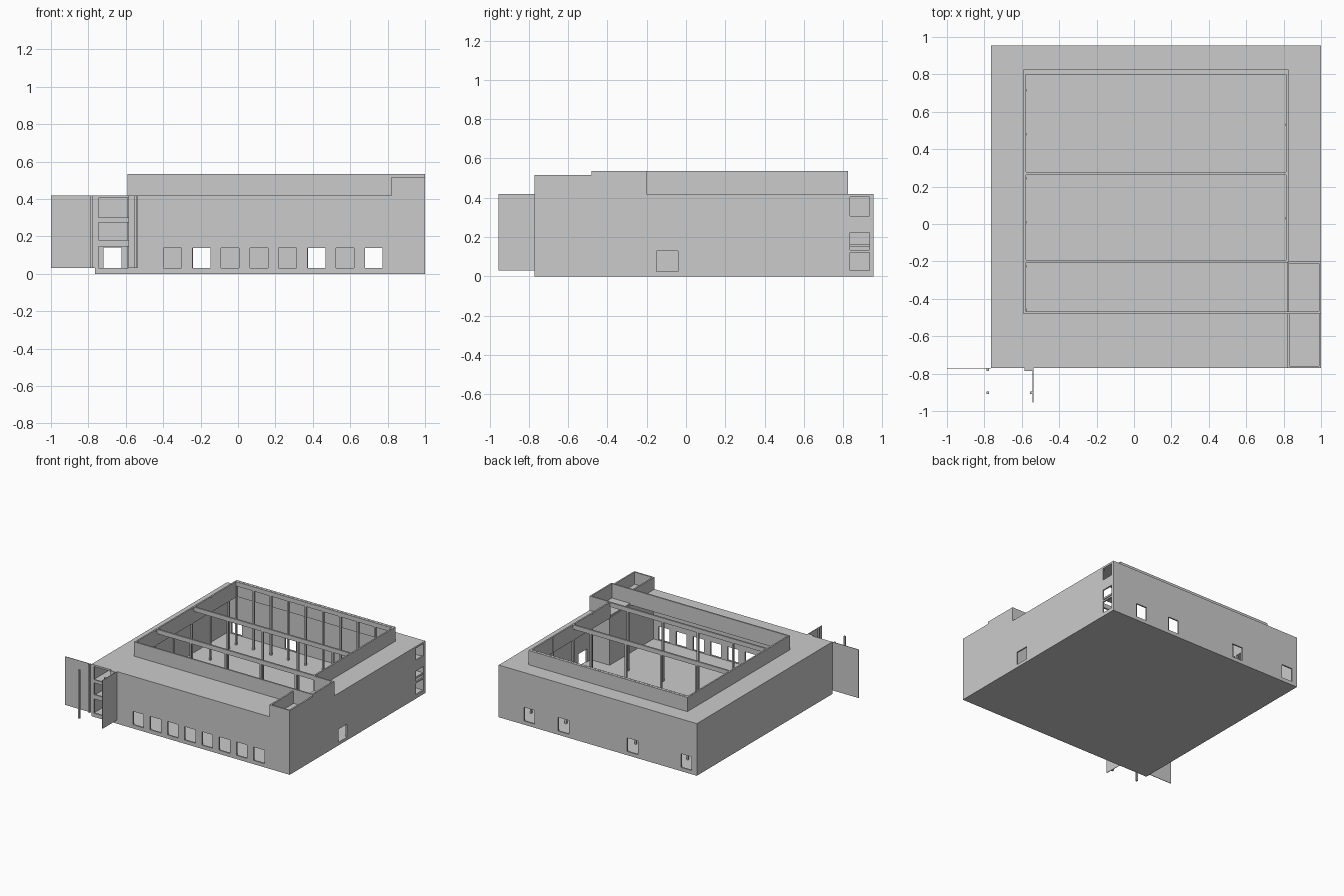
import bpy, bmesh
from mathutils import Vector

if "Cube" in bpy.data.objects:
    bpy.data.objects.remove(bpy.data.objects["Cube"])

X0, X1, Y0, Y1 = -0.765, 1.0, -0.77, 0.955   # main footprint
FLOOR, ROOF, TOP = 0.025, 0.42, 0.535        # key levels
T = 0.012                                    # wall thickness


def finish(name, bm):
    bmesh.ops.recalc_face_normals(bm, faces=bm.faces[:])
    me = bpy.data.meshes.new(name)
    bm.to_mesh(me)
    bm.free()
    ob = bpy.data.objects.new(name, me)
    bpy.context.collection.objects.link(ob)
    return ob


def box(name, x0, x1, y0, y1, z0, z1):
    bm = bmesh.new()
    bmesh.ops.create_cube(bm, size=1)
    for v in bm.verts:
        v.co = (x1 if v.co.x > 0 else x0, y1 if v.co.y > 0 else y0, z1 if v.co.z > 0 else z0)
    return finish(name, bm)


def panel(name, axis, pos, depth, rect, holes=()):
    """Flat panel across one axis, with rectangular holes, extruded by depth."""
    u0, u1, v0, v1 = rect
    us = sorted({u0, u1, *(h[0] for h in holes), *(h[1] for h in holes)})
    vs = sorted({v0, v1, *(h[2] for h in holes), *(h[3] for h in holes)})

    def place(u, v):
        return {'x': (pos, u, v), 'y': (u, pos, v), 'z': (u, v, pos)}[axis]

    bm = bmesh.new()
    for a, b in zip(us, us[1:]):
        for c, d in zip(vs, vs[1:]):
            mu, mv = (a + b) / 2, (c + d) / 2
            if any(h[0] < mu < h[1] and h[2] < mv < h[3] for h in holes):
                continue
            bm.faces.new([bm.verts.new(place(*p)) for p in ((a, c), (b, c), (b, d), (a, d))])
    bmesh.ops.remove_doubles(bm, verts=bm.verts[:], dist=1e-5)
    ext = bmesh.ops.extrude_face_region(bm, geom=bm.faces[:], use_keep_orig=True)
    move = Vector([depth if k == axis else 0 for k in 'xyz'])
    bmesh.ops.translate(bm, vec=move, verts=[g for g in ext['geom'] if isinstance(g, bmesh.types.BMVert)])
    return finish(name, bm)


# Ground slab
box("floor_slab", X0, X1, Y0, Y1, 0, FLOOR)

# Front wall: stair opening on three levels and eight windows
front = [(-0.745, -0.585, a, b) for a, b in ((0.03, 0.145), (0.18, 0.275), (0.30, 0.405))]
front += [(-0.397 + 0.1537 * i, -0.302 + 0.1537 * i, 0.03, 0.138) for i in range(8)]
panel("front_wall", 'y', Y0, T, (X0, X1, 0, ROOF), front)

# Back wall with four openings
back = [(x, x + 0.095, 0.03, 0.14) for x in (-0.718, -0.24, 0.375, 0.68)]
panel("back_wall", 'y', Y1, -T, (X0, X1, 0, ROOF), back)

# Right wall with a door and a stack of stair windows
right = [(-0.15, -0.04, FLOOR, 0.13)]
right += [(0.835, 0.935, a, b) for a, b in ((0.03, 0.122), (0.135, 0.222), (0.308, 0.405))]
panel("right_wall", 'x', X1, -T, (Y0, Y1, 0, ROOF), right)
panel("left_wall", 'x', X0, T, (Y0, Y1, 0, ROOF))

# Roof around the open hall
HX0, HX1, HY0, HY1, HM = -0.59, 0.825, -0.48, 0.825, -0.2
panel("roof", 'z', ROOF, -T, (X0, X1, Y0, Y1), [(HX0, HX1, HY0, HY1)])

# Parapets around the hall opening
PB = ROOF - T
box("parapet_left", HX0, HX0 + T, HY0, HY1, PB, TOP)
box("parapet_back", HX0, HX1, HY1 - T, HY1, PB, TOP)
box("parapet_right", HX1 - T, HX1, HM, HY1, PB, TOP)
box("parapet_front", HX0, X1, HY0, HY0 + T, PB, TOP)
box("parapet_side_bay", HX1, X1, HM - T, HM, PB, TOP)
box("parapet_side_edge", X1 - T, X1, HY0, HM, PB, TOP)

# Low corner parapet at the front right
box("corner_parapet_front", 0.82, X1, Y0, Y0 + T, PB, 0.517)
box("corner_parapet_left", 0.82, 0.82 + T, Y0, HY0, PB, 0.517)
box("corner_parapet_right", X1 - T, X1, Y0, HY0, PB, 0.517)

# Enclosed corner room inside the building
box("room_wall_left", 0.82, 0.82 + T, Y0, HM, FLOOR, PB)
box("room_wall_back", 0.82, X1, HM - T, HM, FLOOR, PB)

# Beams across the hall with rows of columns below
C = 0.007
COLS = [HX0 + 0.31 + 0.3125 * i for i in range(4)]
for y, tag in ((HM, "front"), (0.27, "middle"), (0.805, "back")):
    box("beam_" + tag, HX0, HX1, y - C, y + C, 0.50, TOP)
for y in (HM, 0.27):
    for x in COLS:
        box("hall_column", x - C, x + C, y - C, y + C, FLOOR, 0.50)

# Columns along the hall edges
for i in range(10):
    x = HX0 + 0.01 + 0.155 * i
    box("back_edge_column", x - C, x + C, 0.805 - C, 0.805 + C, FLOOR, TOP - 0.01)
for i in range(6):
    y = HY0 + 0.02 + 0.235 * i
    box("left_edge_column", HX0, HX0 + 2 * C, y - C, y + C, FLOOR, TOP - 0.01)
for y in (0.03, 0.27, 0.53):
    box("right_edge_column", HX1 - 2 * C, HX1, y - C, y + C, FLOOR, TOP - 0.01)

# Stair landings behind the front opening and in the back right corner
for z in (0.15, 0.28):
    box("front_landing", X0 + T, HX0 + 0.01, Y0 + T, -0.5, z, z + 0.015)
    box("back_landing", HX1, X1 - T, HY1, Y1 - T, z, z + 0.015)

# Entrance: wing walls and posts
box("wing_wall_left", -1.0, X0, Y0 - 0.003, Y0 + 0.001, 0.03, ROOF)
box("wing_wall_front", -0.542, -0.538, -0.955, Y0, 0.03, ROOF)
for x in (-0.782, -0.55):
    box("entrance_post", x - C, x + C, -0.909, -0.895, 0.03, ROOF)
box("entrance_post_left", -0.789, -0.775, -0.785, Y0, 0.03, ROOF)
box("entrance_pier_right", -0.585, -0.54, -0.785, Y0, 0.03, ROOF)
